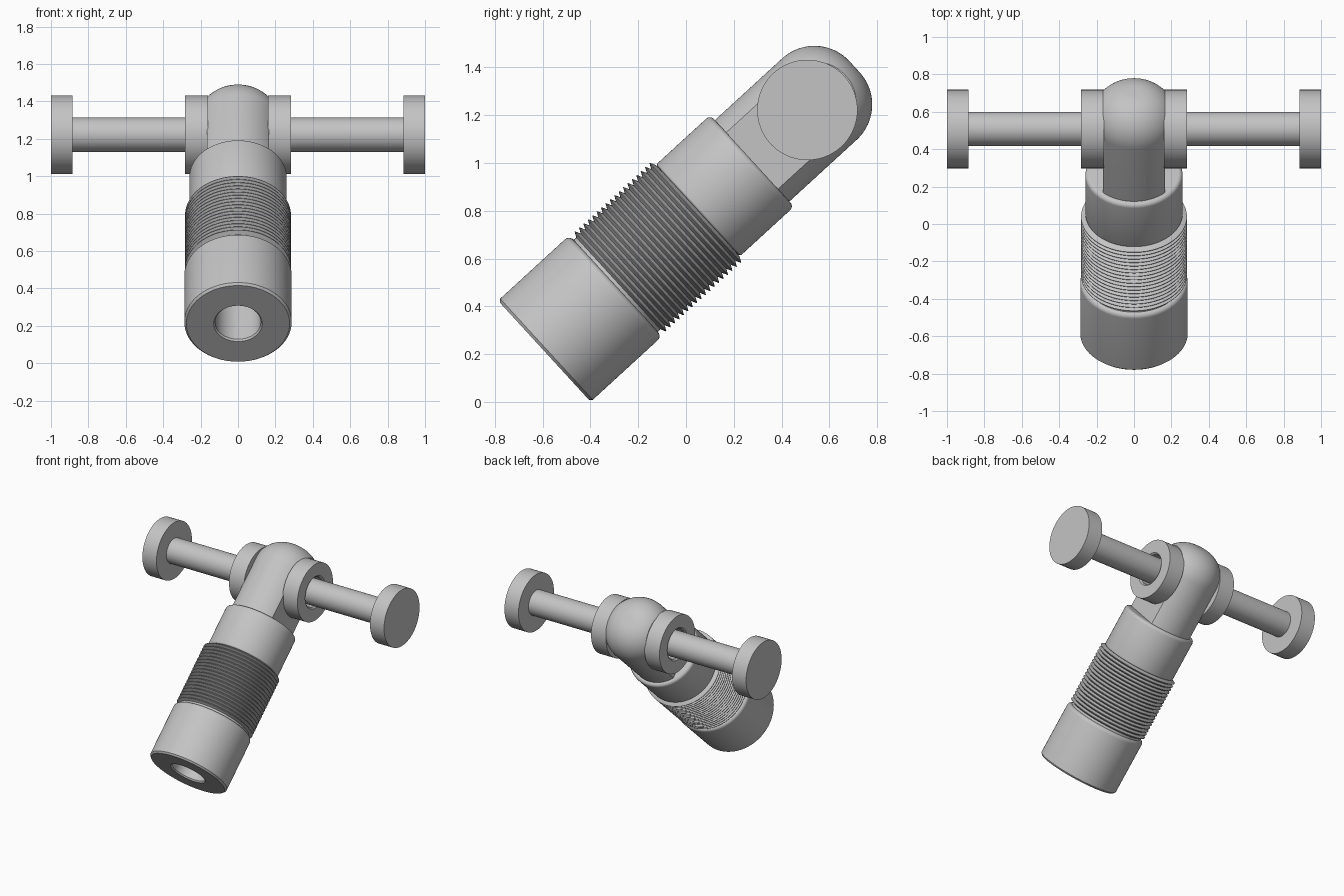
import bpy, bmesh, math
from mathutils import Matrix, Vector

cube = bpy.data.objects.get("Cube")
if cube:
    bpy.data.objects.remove(cube, do_unlink=True)

grey = bpy.data.materials.new("light_grey")
colour = (0.55, 0.55, 0.55, 1)
grey.use_nodes = True
grey.diffuse_color = colour
grey.node_tree.nodes["Principled BSDF"].inputs["Base Color"].default_value = colour

# Tilted body axis, starting at the centre of the bottom face
TILT = Matrix.Translation((0, -0.593, 0.212)) @ Matrix.Rotation(math.radians(-47.5), 4, "X")
PIVOT = Vector((0, 0.508, 1.222))


def lathe(name, profile, matrix, closed=False, slab=None, segments=96):
    """Revolve (radius, height) points about z; slab cuts flats at x = +-slab."""
    bm = bmesh.new()
    verts = [bm.verts.new((r, 0, h)) for r, h in profile]
    edges = [bm.edges.new(pair) for pair in zip(verts, verts[1:])]
    if closed:
        edges.append(bm.edges.new((verts[-1], verts[0])))
    bmesh.ops.spin(bm, geom=verts + edges, cent=(0, 0, 0), axis=(0, 0, 1),
                   angle=math.tau, steps=segments, use_merge=True)
    bmesh.ops.remove_doubles(bm, verts=bm.verts, dist=1e-5)
    if slab:
        for side in (1, -1):
            cut = bmesh.ops.bisect_plane(
                bm, geom=bm.verts[:] + bm.edges[:] + bm.faces[:],
                plane_co=(side * slab, 0, 0), plane_no=(side, 0, 0), clear_outer=True)
            rim = [e for e in cut["geom_cut"] if isinstance(e, bmesh.types.BMEdge)]
            # Join the open foot so that the flat closes
            ends = [v for v in {v for e in rim for v in e.verts}
                    if sum(e in rim for e in v.link_edges) == 1]
            if len(ends) == 2:
                rim.append(bm.edges.get(ends) or bm.edges.new(ends))
            bmesh.ops.edgeloop_fill(bm, edges=rim)
    bmesh.ops.recalc_face_normals(bm, faces=bm.faces)
    bm.transform(matrix)
    mesh = bpy.data.meshes.new(name)
    bm.to_mesh(mesh)
    bm.free()
    mesh.materials.append(grey)
    obj = bpy.data.objects.new(name, mesh)
    bpy.context.collection.objects.link(obj)
    bpy.ops.object.select_all(action="DESELECT")
    obj.select_set(True)
    bpy.context.view_layer.objects.active = obj
    bpy.ops.object.shade_smooth_by_angle(angle=math.radians(32))
    return obj


def arc(cx, cz, radius, start, end, steps):
    return [(cx + radius * math.cos(a), cz + radius * math.sin(a))
            for a in (math.radians(start + (end - start) * i / steps) for i in range(steps + 1))]


# Body: bored lower grip, ridged middle and rounded upper collar
ridges, first, last = 18, 0.42, 0.87
pitch = (last - first) / ridges
body = [(0, 0.55), (0.122, 0.55), (0.122, 0.01), (0.130, 0.0), (0.276, 0.0), (0.287, 0.012)]
body += arc(0.262, 0.38, 0.025, 0, 90, 6)
body += [(0.260, first)]
for i in range(ridges):
    base = first + i * pitch
    body += [(0.283, base + pitch * 0.45), (0.283, base + pitch * 0.55), (0.260, base + pitch)]
body += arc(0.250, 0.882, 0.010, -90, 0, 3)
body += arc(0.237, 1.157, 0.023, 0, 90, 6) + [(0, 1.18)]
lathe("ridged_body", body, TILT)

# Stem: round bar with a domed end and two flat sides
stem = [(0.231, 1.15)] + arc(0.031, 1.562, 0.20, 0, 90, 20) + [(0, 1.762)]
lathe("flat_sided_stem", stem, TILT, slab=0.166)

# Cross bar with a hub and an end disc on each side
for label, side in (("left", 1), ("right", -1)):
    outward = Matrix.Translation(PIVOT) @ Matrix.Rotation(side * math.pi / 2, 4, "Y")
    lathe(label + "_hub", [(0.108, 0.16), (0.21, 0.16), (0.21, 0.283), (0.118, 0.283),
                           (0.108, 0.273)], outward, closed=True)
    lathe(label + "_bar", [(0, 0.12), (0.092, 0.12), (0.092, 0.89)], outward)
    lathe(label + "_end_disc", [(0, 0.884), (0.21, 0.884), (0.21, 1.0), (0, 1.0)], outward)
